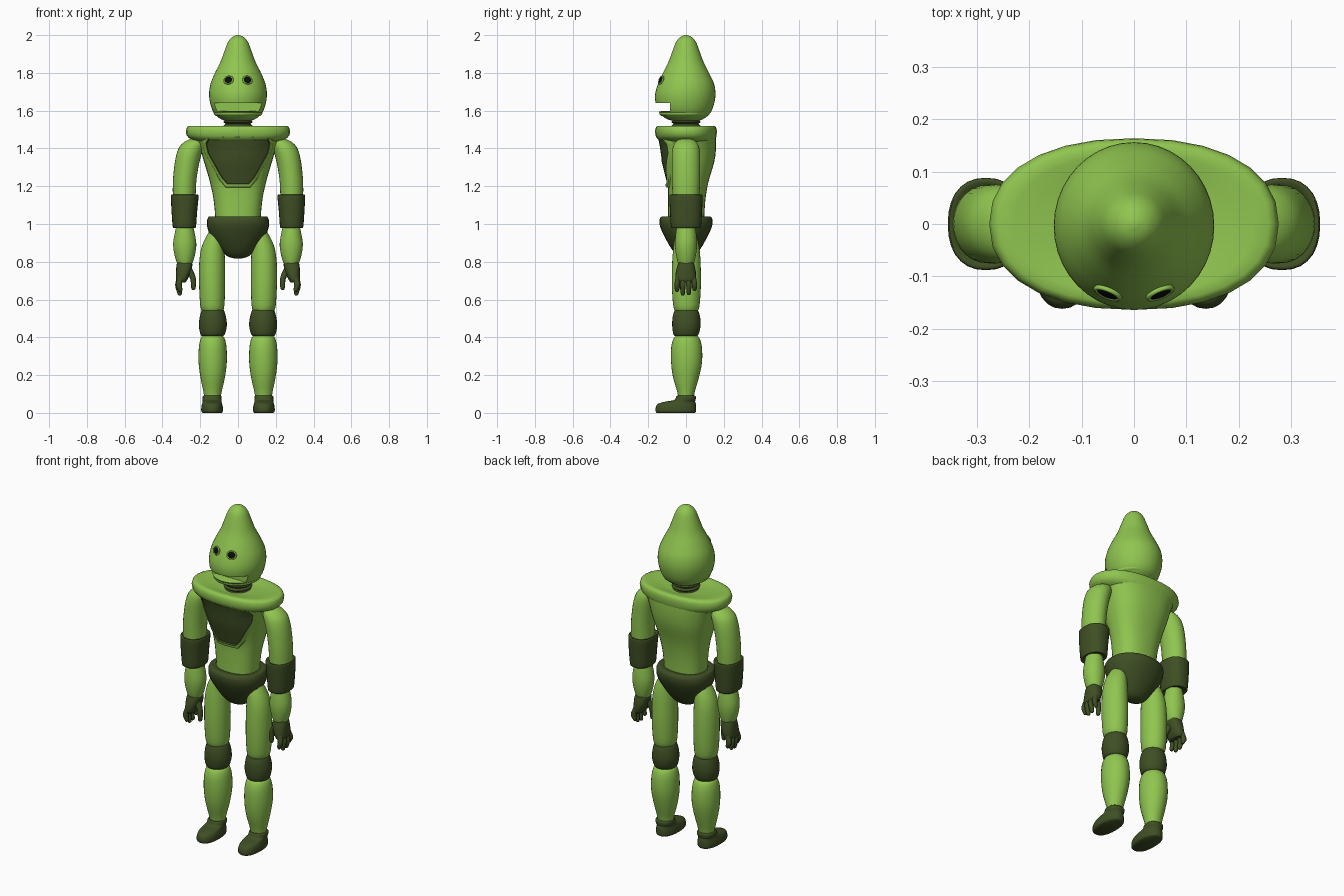
import bpy, bmesh, math
from mathutils import Vector, Matrix


def material(name, rgb):
    m = bpy.data.materials.new(name)
    m.diffuse_color = (*rgb, 1)
    return m


LIGHT = material("bright green", (0.28, 0.56, 0.08))
DARK = material("dark green", (0.05, 0.078, 0.018))
BLACK = material("black", (0.004, 0.004, 0.004))


def finish(bm, name, mats, angle=40):
    bmesh.ops.recalc_face_normals(bm, faces=bm.faces)
    me = bpy.data.meshes.new(name)
    bm.to_mesh(me)
    bm.free()
    ob = bpy.data.objects.new(name, me)
    bpy.context.collection.objects.link(ob)
    for m in mats:
        me.materials.append(m)
    smooth(ob, angle)
    return ob


def smooth(ob, angle):
    bpy.ops.object.select_all(action='DESELECT')
    ob.select_set(True)
    bpy.context.view_layer.objects.active = ob
    bpy.ops.object.shade_smooth_by_angle(angle=math.radians(angle))


def spline(rows, steps):
    """Smoothly subdivide a list of ring settings."""
    rows = [Vector(r) for r in rows]
    out = []
    for i in range(len(rows) - 1):
        a, b, c, d = rows[max(i - 1, 0)], rows[i], rows[i + 1], rows[min(i + 2, len(rows) - 1)]
        for k in range(steps):
            t = k / steps
            out.append(b + (c - a) * 0.5 * t + (2 * a - 5 * b + 4 * c - d) * 0.5 * t * t
                       + (3 * b - a - 3 * c + d) * 0.5 * t ** 3)
    return out + [rows[-1]]


def loft(name, mat, rings, n=2.0, sides=28, steps=3, angle=40):
    """Stack of horizontal rings: (z, centre x, centre y, radius x, radius y)."""
    bm = bmesh.new()
    loops = []
    for z, cx, cy, rx, ry in spline(rings, steps):
        loop = []
        for i in range(sides):
            a = math.tau * i / sides
            c, s = math.cos(a), math.sin(a)
            loop.append(bm.verts.new((cx + rx * math.copysign(abs(c) ** (2 / n), c),
                                      cy + ry * math.copysign(abs(s) ** (2 / n), s), z)))
        loops.append(loop)
    for lo, hi in zip(loops, loops[1:]):
        for i in range(sides):
            j = (i + 1) % sides
            bm.faces.new((lo[i], lo[j], hi[j], hi[i]))
    bm.faces.new(loops[0])
    bm.faces.new(loops[-1])
    return finish(bm, name, [mat], angle)


# Head with a tall rounded crown
head = loft("head", LIGHT, [
    (1.545, 0, 0, .06, .06), (1.555, 0, -.005, .09, .095), (1.58, 0, -.005, .122, .128),
    (1.62, 0, -.006, .142, .15), (1.68, 0, -.004, .153, .16), (1.74, 0, 0, .146, .149),
    (1.80, 0, 0, .122, .122), (1.86, 0, 0, .092, .092), (1.92, 0, 0, .070, .070),
    (1.965, 0, 0, .052, .052), (1.99, 0, 0, .030, .030), (2.0, 0, 0, .006, .006)], sides=40, steps=4)

# Mouth cut straight into the front of the head
bm = bmesh.new()
bmesh.ops.create_cube(bm, size=1, matrix=Matrix.Translation((0, -.185, 1.619)) @ Matrix.Diagonal((.5, .2, .045, 1)))
cutter = finish(bm, "mouth_cutter", [LIGHT])
cutter.hide_render = True
cut = head.modifiers.new("mouth", 'BOOLEAN')
cut.object = cutter
cut.operation = 'DIFFERENCE'
cut.solver = 'EXACT'
bpy.context.view_layer.objects.active = head
bpy.ops.object.modifier_apply(modifier=cut.name)
bpy.data.objects.remove(cutter)
smooth(head, 35)

# Lower lip
loft("lower_lip", LIGHT, [(1.572, 0, -.008, .118, .122), (1.58, 0, -.008, .127, .131),
                          (1.592, 0, -.008, .128, .132), (1.598, 0, -.008, .12, .122)], sides=40)

# Eyes with raised rims
for side, s in (("left", 1), ("right", -1)):
    turn = Vector((.36 * s, -.88, .33)).to_track_quat('Z', 'Y').to_matrix().to_4x4()
    place = Matrix.Translation((.05 * s, -.132, 1.762)) @ turn @ Matrix.Diagonal((1, .85, 1, 1))
    bm = bmesh.new()
    bmesh.ops.create_uvsphere(bm, u_segments=20, v_segments=8, radius=1,
                              matrix=place @ Matrix.Diagonal((.023, .023, .006, 1)))
    finish(bm, side + "_eye", [BLACK])
    bpy.ops.mesh.primitive_torus_add(major_radius=.024, minor_radius=.005, major_segments=24, minor_segments=8)
    rim = bpy.context.object
    rim.name = side + "_eye_rim"
    rim.data.transform(place)
    rim.data.materials.append(LIGHT)
    smooth(rim, 60)

# Ribbed neck
loft("neck", DARK, [(1.49 + .01 * i, 0, 0, r, r) for i, r in
                    enumerate((.072, .078, .066, .078, .066, .078, .066, .072))], steps=2)

# Torso and collar
TORSO = [(1.0, 0, 0, .118, .095), (1.12, 0, .004, .128, .098), (1.22, 0, .01, .148, .108),
         (1.33, 0, .012, .18, .138), (1.41, 0, .012, .205, .147), (1.47, 0, .005, .235, .153)]
loft("torso", LIGHT, TORSO, n=2.4, sides=32)
loft("collar", LIGHT, [
    (1.435, 0, .01, .215, .14), (1.455, 0, .002, .26, .157), (1.48, 0, 0, .275, .163),
    (1.505, 0, 0, .273, .162), (1.52, 0, 0, .257, .15), (1.515, 0, 0, .19, .115),
    (1.505, 0, 0, .09, .085)], n=2.25, sides=28, steps=2, angle=50)


def chest_y(x, z):
    """Front of the torso at a given point."""
    for a, b in zip(TORSO, TORSO[1:]):
        if a[0] <= z <= b[0]:
            _, _, cy, rx, ry = Vector(a).lerp(Vector(b), (z - a[0]) / (b[0] - a[0]))
            return cy - ry * max(0, 1 - abs(x / rx) ** 2.4) ** (1 / 2.4)
    return -.14


# Chest plate: raised bright frame around a sunken dark panel
corners = [(.055, 1.215), (.085, 1.25), (.155, 1.375), (.165, 1.425), (.15, 1.455)]
corners = corners + [(-x, z) for x, z in reversed(corners)]
outline = []
for (x0, z0), (x1, z1) in zip(corners, corners[1:] + corners[:1]):
    outline += [(x0 + (x1 - x0) * k / 4, z0 + (z1 - z0) * k / 4) for k in range(4)]
bm = bmesh.new()
loops = []
for scale, lift in ((1.17, -.01), (1.14, .008), (1.03, .012), (1.0, .003), (.75, .003), (.5, .003), (.25, .003)):
    loops.append([bm.verts.new((x * scale, chest_y(x * scale, 1.36 + (z - 1.36) * scale) - lift,
                                1.36 + (z - 1.36) * scale)) for x, z in outline])
for k, (lo, hi) in enumerate(zip(loops, loops[1:])):
    for i in range(len(lo)):
        j = (i + 1) % len(lo)
        bm.faces.new((lo[i], lo[j], hi[j], hi[i])).material_index = int(k > 1)
bm.faces.new(loops[-1]).material_index = 1
plate = finish(bm, "chest_plate", [LIGHT, DARK], 35)
if sum(p.normal.y * p.area for p in plate.data.polygons) > 0:
    plate.data.flip_normals()

# Pelvis
loft("pelvis", DARK, [
    (.818, 0, 0, .02, .015), (.83, 0, 0, .058, .045), (.87, 0, 0, .098, .078), (.93, 0, 0, .142, .112),
    (.98, 0, 0, .162, .135), (1.01, 0, 0, .165, .141), (1.03, 0, 0, .16, .138), (1.04, 0, 0, .15, .125),
    (1.035, 0, 0, .11, .09)], n=2.2)

for side, s in (("left", 1), ("right", -1)):
    # Legs
    loft(side + "_thigh", LIGHT, [
        (.54, .135 * s, .002, .055, .06), (.57, .136 * s, .002, .064, .07), (.68, .137 * s, .002, .069, .077),
        (.8, .137 * s, .002, .068, .075), (.88, .132 * s, .002, .06, .068), (.94, .118 * s, 0, .047, .055),
        (.98, .108 * s, 0, .03, .035)])
    loft(side + "_knee", DARK, [
        (.405, .135 * s, 0, .05, .052), (.415, .134 * s, 0, .064, .066), (.46, .133 * s, .002, .074, .075),
        (.505, .133 * s, .002, .07, .073), (.54, .133 * s, .002, .06, .063), (.553, .133 * s, .002, .048, .05)])
    loft(side + "_shin", LIGHT, [
        (.07, .135 * s, 0, .042, .04), (.11, .135 * s, 0, .048, .046), (.19, .134 * s, 0, .065, .069),
        (.27, .134 * s, .003, .075, .082), (.35, .134 * s, .003, .073, .081), (.395, .134 * s, .003, .063, .068),
        (.41, .134 * s, .003, .05, .052)])
    loft(side + "_foot", DARK, [
        (0, .137 * s, -.054, .05, .1), (.008, .137 * s, -.054, .057, .107), (.03, .137 * s, -.053, .057, .107),
        (.048, .137 * s, -.048, .053, .1), (.06, .137 * s, -.03, .05, .078), (.068, .137 * s, -.006, .05, .057),
        (.085, .137 * s, 0, .05, .052), (.092, .137 * s, 0, .044, .046)], n=2.3)

    # Arms
    loft(side + "_upper_arm", LIGHT, [
        (1.12, .285 * s, 0, .06, .07), (1.22, .283 * s, 0, .062, .074), (1.3, .274 * s, 0, .064, .075),
        (1.36, .262 * s, 0, .066, .075), (1.405, .247 * s, 0, .065, .07), (1.435, .23 * s, 0, .053, .055),
        (1.452, .218 * s, 0, .03, .03)])
    loft(side + "_cuff", DARK, [
        (.985, .284 * s, 0, .048, .055), (.978, .284 * s, 0, .055, .072), (.99, .284 * s, 0, .062, .08),
        (1.07, .284 * s, 0, .068, .085), (1.14, .282 * s, 0, .073, .088), (1.155, .282 * s, 0, .07, .084),
        (1.15, .282 * s, 0, .058, .07)], n=2.3)
    loft(side + "_forearm", LIGHT, [
        (.78, .282 * s, 0, .034, .036), (.8, .282 * s, 0, .044, .045), (.85, .282 * s, 0, .057, .055),
        (.9, .282 * s, 0, .061, .058), (.96, .282 * s, 0, .051, .053), (1.0, .282 * s, 0, .042, .045)])

    # Hands with four fingers and a thumb
    loft(side + "_palm", DARK, [
        (.69, .3 * s, -.002, .02, .044), (.705, .298 * s, -.002, .03, .054), (.745, .289 * s, -.001, .039, .053),
        (.78, .284 * s, 0, .042, .045), (.798, .282 * s, 0, .038, .04)], n=2.5, sides=20)
    for i, (y, tip, x) in enumerate(((-.045, .64, .306), (-.016, .622, .309), (.014, .625, .31), (.043, .645, .308))):
        loft(f"{side}_finger_{i + 1}", DARK, [
            (tip, x * s, y * 1.05, .005, .005), (tip + .01, x * s, y * 1.05, .012, .011),
            (.68, (x + .007) * s, y * 1.05, .016, .014), (.72, .303 * s, y * .9, .016, .014)], sides=12)
    loft(side + "_thumb", DARK, [
        (.65, .237 * s, -.02, .005, .006), (.662, .236 * s, -.02, .012, .013), (.71, .238 * s, -.018, .015, .016),
        (.75, .256 * s, -.012, .02, .02), (.775, .268 * s, -.008, .018, .018)], sides=12)
